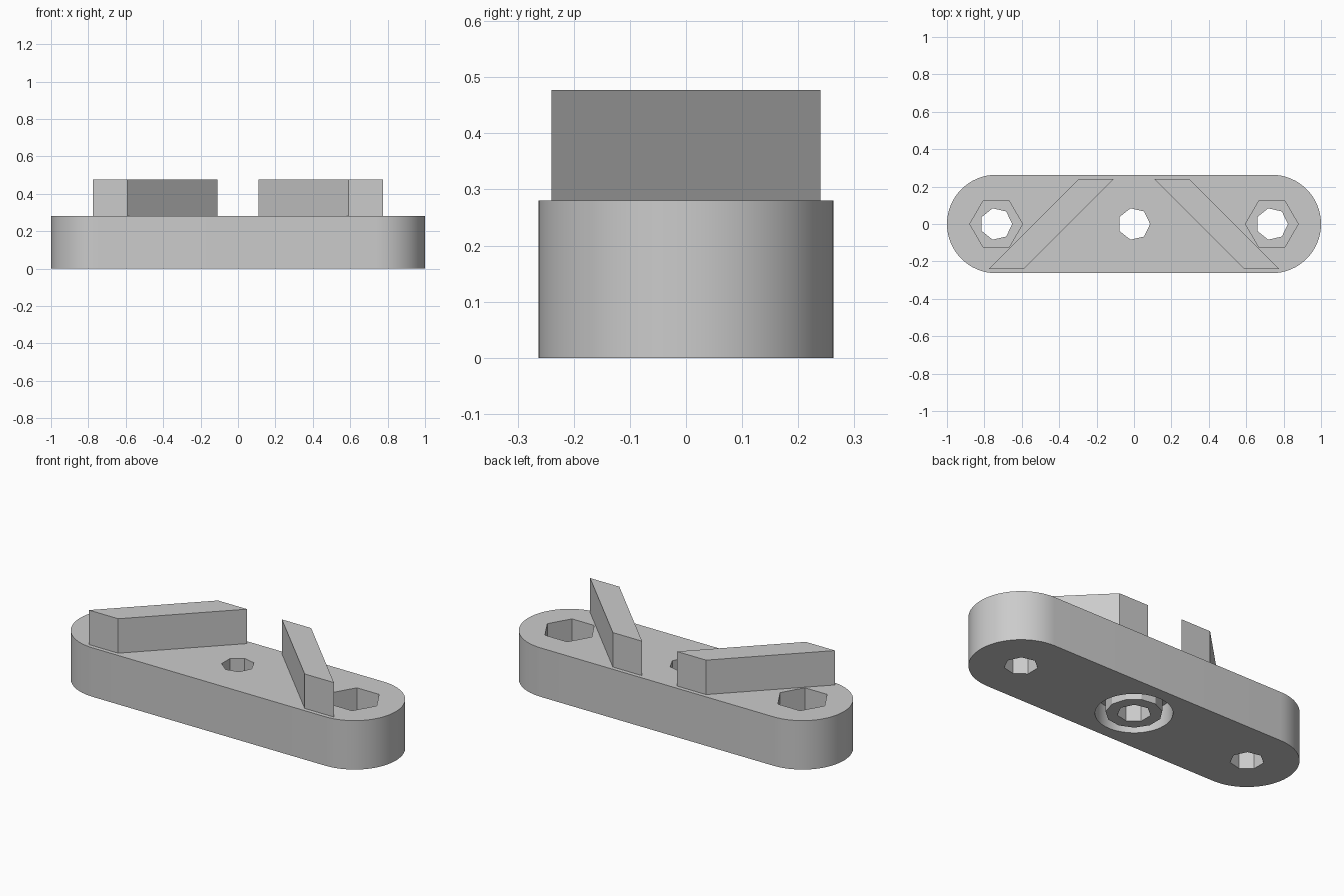
import bpy
import bmesh
from math import cos, sin, pi, radians

cube = bpy.data.objects.get("Cube")
if cube:
    bpy.data.objects.remove(cube, do_unlink=True)

grey = bpy.data.materials.new("plain grey")
grey.use_nodes = True
GREY = (0.6, 0.6, 0.6, 1)
grey.diffuse_color = GREY
grey.node_tree.nodes["Principled BSDF"].inputs["Base Color"].default_value = GREY

END_X, END_R = 0.737, 0.263
BASE_H, BAR_TOP = 0.28, 0.477


def prism(name, outline, z0, z1):
    """Extrude a counter-clockwise outline from z0 to z1."""
    bm = bmesh.new()
    low = bm.faces.new([bm.verts.new((x, y, z0)) for x, y in outline])
    res = bmesh.ops.extrude_face_region(bm, geom=[low])
    for v in res["geom"]:
        if isinstance(v, bmesh.types.BMVert):
            v.co.z = z1
    bmesh.ops.recalc_face_normals(bm, faces=bm.faces)
    mesh = bpy.data.meshes.new(name)
    bm.to_mesh(mesh)
    bm.free()
    mesh.materials.append(grey)
    obj = bpy.data.objects.new(name, mesh)
    bpy.context.collection.objects.link(obj)
    return obj


def polygon(x, r, sides):
    return [(x + r * cos(2 * pi * i / sides), r * sin(2 * pi * i / sides))
            for i in range(sides)]


def combine(target, tool, operation):
    """Apply a boolean and discard the tool."""
    tool.hide_render = True
    mod = target.modifiers.new("cut", "BOOLEAN")
    mod.operation, mod.object, mod.solver = operation, tool, "EXACT"
    bpy.context.view_layer.objects.active = target
    bpy.ops.object.modifier_apply(modifier=mod.name)
    bpy.data.objects.remove(tool, do_unlink=True)


# Base plate with rounded ends
steps = 32
stadium = []
for side in (1, -1):
    for i in range(steps + 1):
        a = -pi / 2 + pi * i / steps
        stadium.append((side * (END_X + END_R * cos(a)), side * END_R * sin(a)))
base = prism("base_plate", stadium, 0, BASE_H)

# Ring groove around a faceted hub, underneath the middle
combine(base, prism("recess", polygon(0, 0.195, 48), -0.1, 0.12), "DIFFERENCE")
combine(base, prism("hub", polygon(0, 0.143, 11), 0, 0.15), "UNION")

# Screw holes, and hexagonal nut pockets at both ends
for x in (-END_X, 0, END_X):
    combine(base, prism("hole", polygon(x, 0.086, 7), -0.1, 0.4), "DIFFERENCE")
    if x:
        combine(base, prism("pocket", polygon(x, 0.141, 6), 0.12, 0.4), "DIFFERENCE")

# Slanted bars, one on each side
for side, label in ((1, "left"), (-1, "right")):
    corners = [(0.11, 0.24), (0.295, 0.24), (0.775, -0.24), (0.59, -0.24)]
    prism(label + "_slanted_bar", [(side * x, y) for x, y in corners], BASE_H, BAR_TOP)

# Smooth the round walls, keep the facets sharp
bpy.ops.object.select_all(action="DESELECT")
base.select_set(True)
bpy.context.view_layer.objects.active = base
bpy.ops.object.shade_smooth_by_angle(angle=radians(20))
